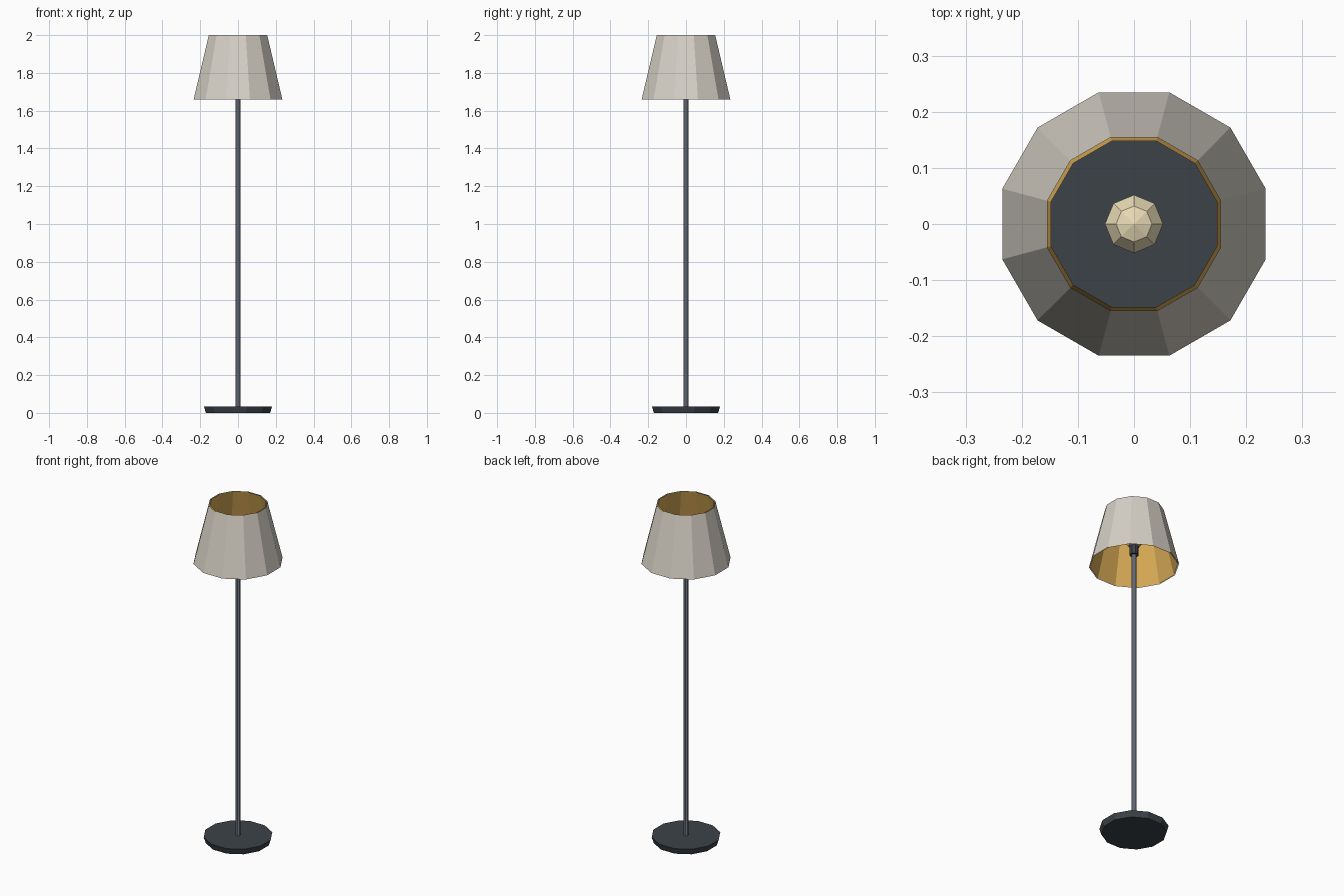
import bpy, bmesh, math

cube = bpy.data.objects.get("Cube")
if cube:
    bpy.data.objects.remove(cube, do_unlink=True)


def material(name, rgb):
    mat = bpy.data.materials.new(name)
    mat.use_nodes = True
    mat.diffuse_color = (*rgb, 1)
    mat.node_tree.nodes["Principled BSDF"].inputs["Base Color"].default_value = (*rgb, 1)
    return mat


cream = material("cream fabric", (0.68, 0.64, 0.57))
gold = material("gold lining", (0.68, 0.40, 0.09))
charcoal = material("charcoal metal", (0.045, 0.055, 0.065))
steel = material("grey steel", (0.19, 0.22, 0.26))
glow = material("warm bulb", (0.80, 0.70, 0.46))


def add_object(name, bm, mat):
    mesh = bpy.data.meshes.new(name)
    bm.to_mesh(mesh)
    bm.free()
    mesh.materials.append(mat)
    obj = bpy.data.objects.new(name, mesh)
    bpy.context.collection.objects.link(obj)
    return obj


def frustum(name, sides, low, high, bottom, top, mat, capped=True, inward=False):
    """Upright faceted cone section with flat sides facing the axes."""
    bm = bmesh.new()
    turn = math.pi / sides
    rings = []
    for radius, z in ((low, bottom), (high, top)):
        angles = [turn * (2 * i + 1) for i in range(sides)]
        rings.append([bm.verts.new((radius * math.cos(a), radius * math.sin(a), z)) for a in angles])
    lower, upper = rings
    for i in range(sides):
        j = (i + 1) % sides
        bm.faces.new((lower[i], lower[j], upper[j], upper[i]))
    if capped:
        bm.faces.new(lower[::-1])
        bm.faces.new(upper)
    if inward:
        bmesh.ops.reverse_faces(bm, faces=bm.faces)
    return add_object(name, bm, mat)


# Weighted foot and pole
frustum("base", 12, 0.176, 0.187, 0, 0.035, charcoal)
frustum("pole", 8, 0.014, 0.014, 0.035, 1.73, steel)

# Lamp holder and faceted bulb
frustum("socket", 8, 0.025, 0.025, 1.725, 1.785, charcoal)
bm = bmesh.new()
bmesh.ops.create_uvsphere(bm, u_segments=8, v_segments=5, radius=0.0545)
bmesh.ops.translate(bm, verts=bm.verts, vec=(0, 0, 1.825))
add_object("bulb", bm, glow)

# Open shade with a separate lining just inside it
frustum("shade", 12, 0.243, 0.160, 1.66, 2, cream, capped=False)
frustum("shade_lining", 12, 0.237, 0.153, 1.66, 2, gold, capped=False, inward=True)
